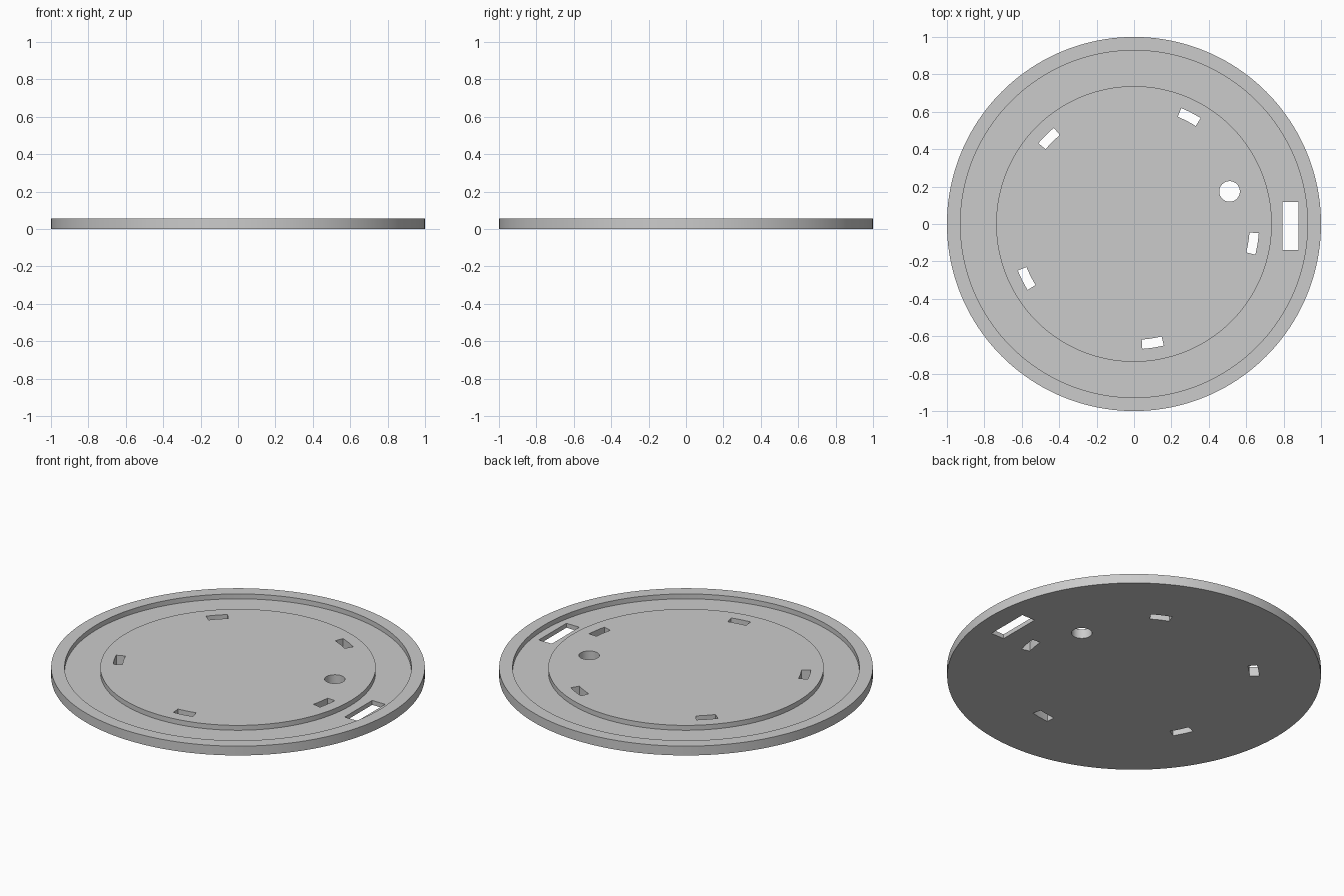
import bpy, bmesh
from math import cos, sin, radians, pi
from mathutils import Vector

cube = bpy.data.objects.get("Cube")
if cube:
    bpy.data.objects.remove(cube)

THICK, FLOOR = 0.055, 0.026
SEGMENTS = 160

grey = bpy.data.materials.new("light_grey")
grey.use_nodes = True
grey.diffuse_color = (0.6, 0.6, 0.6, 1)
grey.node_tree.nodes["Principled BSDF"].inputs["Base Color"].default_value = (0.6, 0.6, 0.6, 1)


def make_object(name, bm):
    bmesh.ops.recalc_face_normals(bm, faces=bm.faces)
    mesh = bpy.data.meshes.new(name)
    bm.to_mesh(mesh)
    bm.free()
    mesh.materials.append(grey)
    obj = bpy.data.objects.new(name, mesh)
    bpy.context.collection.objects.link(obj)
    return obj


def add_prism(bm, outline):
    """Extrude a plan outline right through the plate."""
    face = bm.faces.new([bm.verts.new((x, y, -0.1)) for x, y in outline])
    top = bmesh.ops.extrude_face_region(bm, geom=[face])["geom"]
    moved = [v for v in top if isinstance(v, bmesh.types.BMVert)]
    bmesh.ops.translate(bm, verts=moved, vec=(0, 0, 0.3))


def arc(radius, start, end, steps):
    angles = [radians(start + (end - start) * i / steps) for i in range(steps + 1)]
    return [(radius * cos(a), radius * sin(a)) for a in angles]


# Round plate with a raised rim, a sunken ring and a raised centre
profile = [(0, 0), (1, 0), (1, THICK), (0.928, THICK), (0.928, FLOOR),
           (0.737, FLOOR), (0.737, THICK), (0, THICK)]
bm = bmesh.new()
verts = [bm.verts.new((r, 0, z)) for r, z in profile]
edges = [bm.edges.new(pair) for pair in zip(verts, verts[1:])]
bmesh.ops.spin(bm, geom=verts + edges, cent=(0, 0, 0), axis=(0, 0, 1),
               angle=2 * pi, steps=SEGMENTS)
bmesh.ops.remove_doubles(bm, verts=bm.verts, dist=0.0001)
plate = make_object("round_plate", bm)

# Cutter for all the openings
bm = bmesh.new()
for i in range(5):  # curved slots, evenly spaced
    mid = 62.8 + 72 * i
    add_prism(bm, arc(0.669, mid - 5, mid + 5, 6) + arc(0.619, mid + 5, mid - 5, 6))
hole = arc(0.055, 0, 360, 48)[:-1]  # round hole
add_prism(bm, [(x + 0.511, y + 0.174) for x, y in hole])
add_prism(bm, [(0.794, -0.139), (0.879, -0.139), (0.879, 0.118), (0.794, 0.118)])  # long window
cutter = make_object("openings_cutter", bm)
cutter.hide_render = True

# Cut the openings and shade the walls smooth
cut = plate.modifiers.new("openings", "BOOLEAN")
cut.operation = "DIFFERENCE"
cut.solver = "EXACT"
cut.object = cutter
bpy.ops.object.select_all(action="DESELECT")
plate.select_set(True)
bpy.context.view_layer.objects.active = plate
bpy.ops.object.modifier_apply(modifier=cut.name)
bpy.data.objects.remove(cutter)
bpy.ops.object.shade_smooth_by_angle(angle=radians(30))
